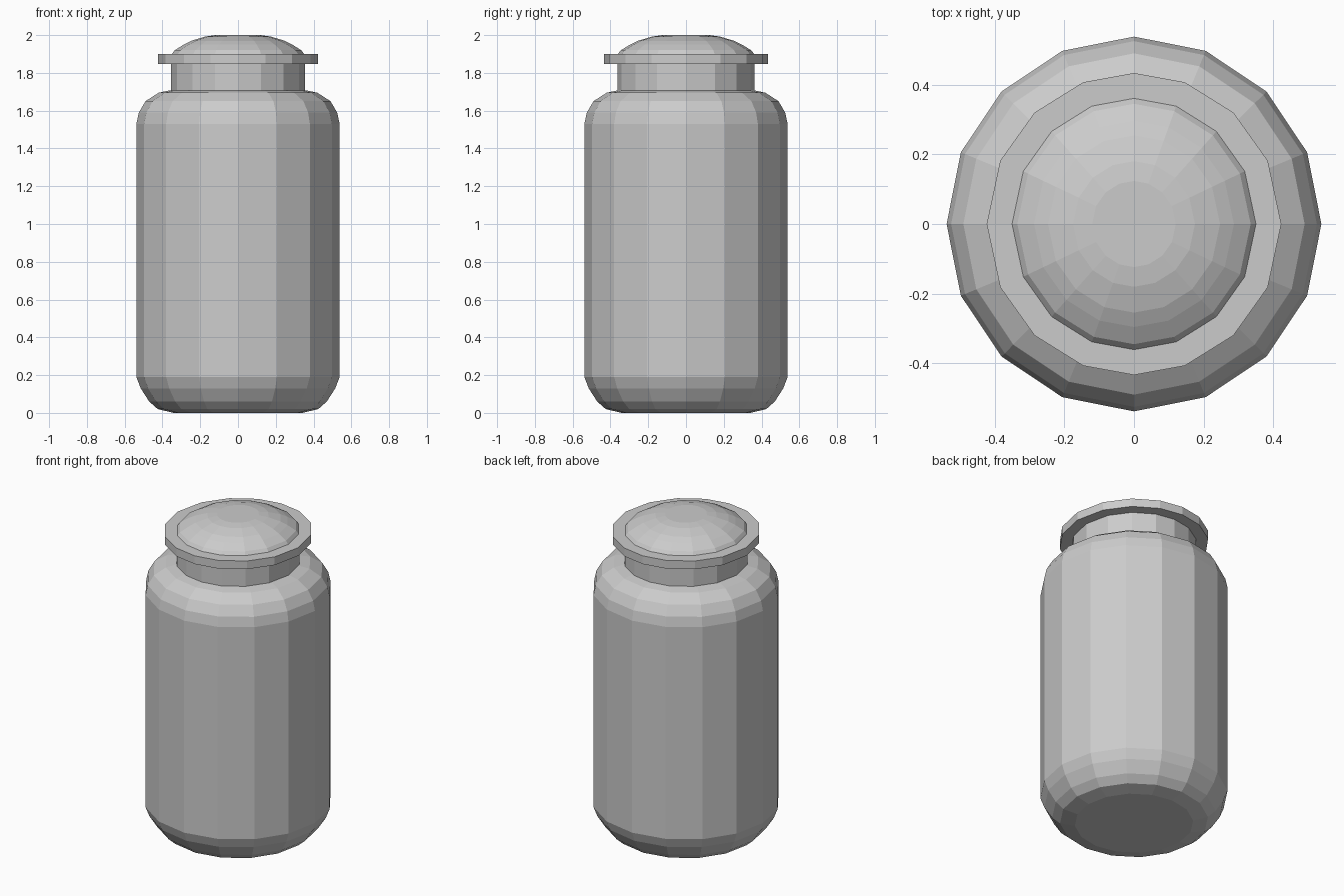
import bpy, bmesh
from math import cos, sin, radians

cube = bpy.data.objects.get("Cube")
if cube:
    bpy.data.objects.remove(cube)

grey = bpy.data.materials.new("plain grey")
grey.use_nodes = True
COLOUR = (0.6, 0.6, 0.6, 1)
grey.diffuse_color = COLOUR
grey.node_tree.nodes["Principled BSDF"].inputs["Base Color"].default_value = COLOUR

# Angles of one quarter turn, mirrored into a full sixteen-sided ring
EVEN = [0, 22.5, 45, 67.5]
UNEVEN = [0, 24.8, 47.5, 69.8]


def full_ring(quarter):
    half = quarter + [90] + [180 - a for a in reversed(quarter[1:])]
    return half + [180] + [360 - a for a in reversed(half[1:])]


def lathe(name, profile, quarter, y_scale=1.0):
    """Turn a (radius, height) profile into a faceted solid with flat caps."""
    bm = bmesh.new()
    angles = [radians(a) for a in full_ring(quarter)]
    rings = [[bm.verts.new((r * cos(a), r * y_scale * sin(a), z)) for a in angles]
             for r, z in profile]
    n = len(angles)
    for low, high in zip(rings, rings[1:]):
        for i in range(n):
            j = (i + 1) % n
            bm.faces.new((low[i], low[j], high[j], high[i]))
    bm.faces.new(list(reversed(rings[0])))
    bm.faces.new(rings[-1])
    bmesh.ops.recalc_face_normals(bm, faces=bm.faces)
    mesh = bpy.data.meshes.new(name)
    bm.to_mesh(mesh)
    bm.free()
    mesh.materials.append(grey)
    obj = bpy.data.objects.new(name, mesh)
    bpy.context.collection.objects.link(obj)
    return obj


# Jar body with rounded foot and shoulder
lathe("jar_body", [(0.34, 0), (0.425, 0.02), (0.47, 0.06), (0.515, 0.13),
                   (0.538, 0.19), (0.538, 1.53), (0.525, 1.59), (0.49, 1.65),
                   (0.42, 1.695), (0.36, 1.708)], EVEN)

# Neck
lathe("jar_neck", [(0.356, 1.69), (0.356, 1.855)], UNEVEN, 1.02)

# Lid: flat overhanging rim and low dome
lathe("lid_rim", [(0.423, 1.848), (0.423, 1.9)], UNEVEN, 1.025)
lathe("lid_dome", [(0.354, 1.895), (0.335, 1.92), (0.287, 1.95), (0.247, 1.97),
                   (0.175, 1.992), (0.12, 2.0)], UNEVEN, 1.03)
